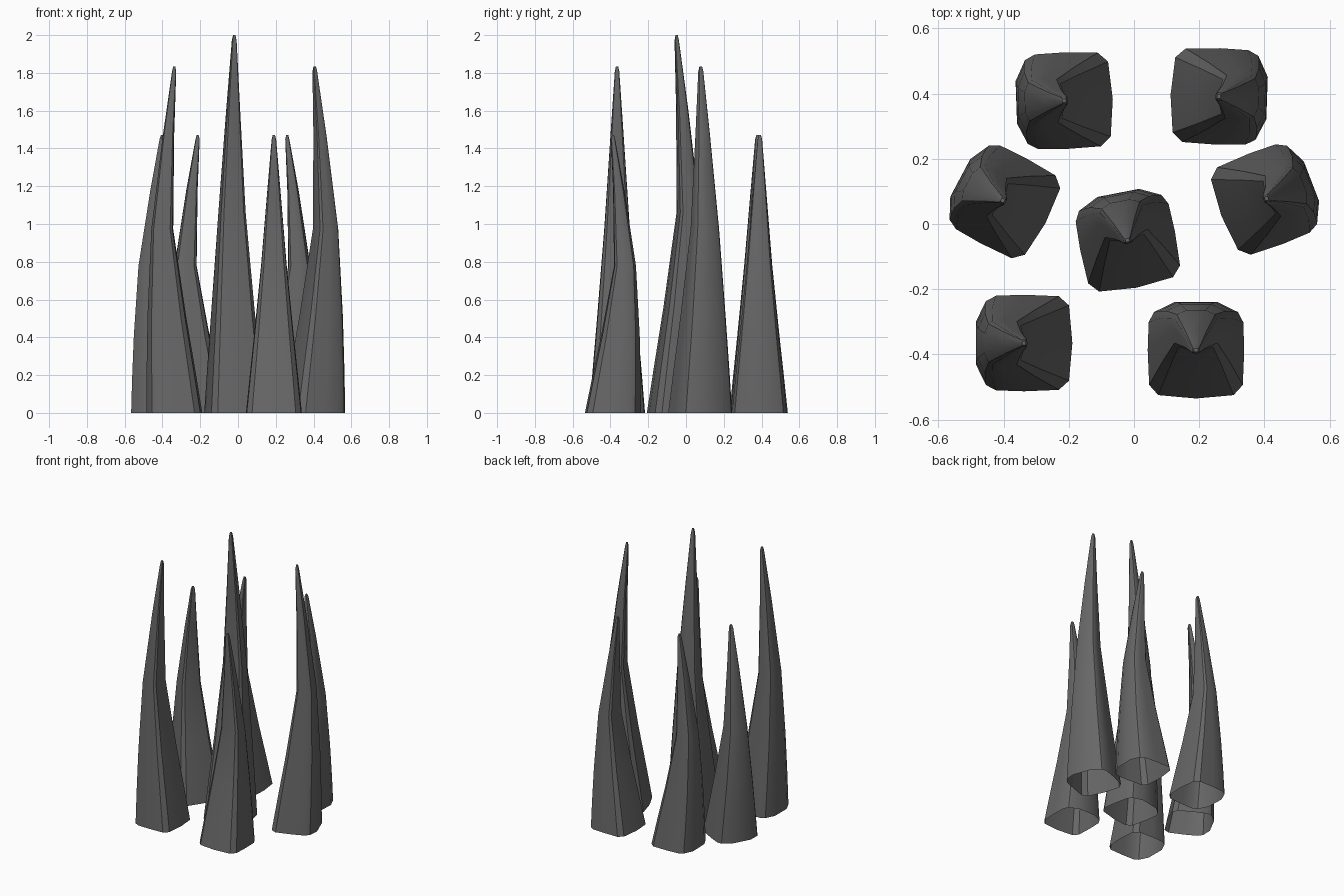
import bpy, bmesh
from math import radians, cos, sin

if "Cube" in bpy.data.objects:
    bpy.data.objects.remove(bpy.data.objects["Cube"])

stone = bpy.data.materials.new("dark grey")
stone.use_nodes = True
colour = (0.135, 0.135, 0.135, 1)
stone.diffuse_color = colour
stone.node_tree.nodes["Principled BSDF"].inputs["Base Color"].default_value = colour

# Half of the rounded square section: (toward the bulging back, sideways)
HALF = [(1, .44), (.79, .87), (.58, .98), (0, 1), (-.72, .97), (-.93, .78), (-1, 0)]
SECTION = HALF + [(u, -v) for u, v in reversed(HALF[:-1])]

# Levels: height fraction, hollow side, bulging side, half width
LEVELS = [(0, -.148, .148, .148), (.12, -.112, .147, .13), (.28, -.062, .142, .105),
          (.53, .006, .122, .068), (.8, .001, .061, .035), (.985, -.01, .012, .012),
          (1, -.005, .006, .006)]


def spike(name, x, y, height, bulge):
    """A curved, open-bottomed spike whose back bulges toward the given angle."""
    bm = bmesh.new()
    c, s = cos(radians(bulge)), sin(radians(bulge))
    rings = []
    for t, lo, hi, half in LEVELS:
        ring = []
        for u, v in SECTION:
            a = (lo + hi) / 2 + u * (hi - lo) / 2
            b = v * half
            ring.append(bm.verts.new((x + a * c - b * s, y + a * s + b * c, t * height)))
        rings.append(ring)
    n = len(SECTION)
    for low, high in zip(rings, rings[1:]):
        for i in range(n):
            j = (i + 1) % n
            bm.faces.new((low[i], low[j], high[j], high[i]))
    bm.faces.new(rings[-1])
    mesh = bpy.data.meshes.new(name)
    bm.to_mesh(mesh)
    bm.free()
    mesh.materials.append(stone)
    obj = bpy.data.objects.new(name, mesh)
    bpy.context.collection.objects.link(obj)
    bpy.ops.object.select_all(action="DESELECT")
    obj.select_set(True)
    bpy.context.view_layer.objects.active = obj
    bpy.ops.object.shade_smooth_by_angle(angle=radians(32))


# Ring of spikes around the tall middle one
spike("middle_spike", -.02, -.05, 2.0, 101)
spike("front_right_spike", -.337, -.365, 1.835, 180)
spike("front_left_spike", .19, -.387, 1.47, 90)
spike("right_spike", -.402, .072, 1.47, 152)
spike("left_spike", .406, .078, 1.835, 21)
spike("back_right_spike", -.213, .378, 1.47, 182)
spike("back_left_spike", .26, .391, 1.47, -2)
